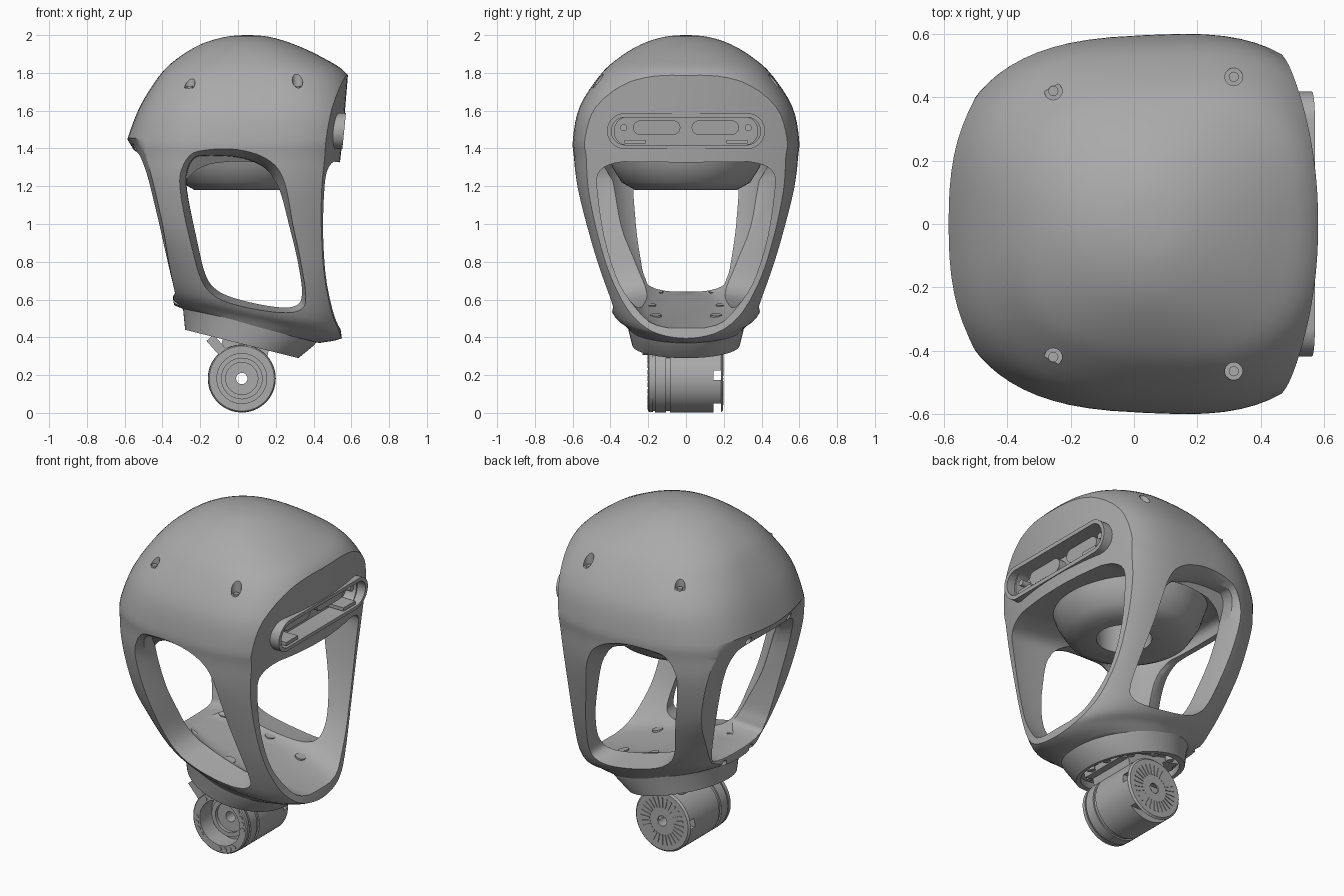
import bpy, bmesh, math
from mathutils import Vector

if "Cube" in bpy.data.objects:
    bpy.data.objects.remove(bpy.data.objects["Cube"])

grey = bpy.data.materials.new("plain grey")
grey.use_nodes = True
grey.diffuse_color = (0.4, 0.4, 0.4, 1)
grey.node_tree.nodes["Principled BSDF"].inputs["Base Color"].default_value = grey.diffuse_color


def loft(name, rings):
    """Closed solid skinned through equal-length rings of points."""
    bm = bmesh.new()
    vs = [[bm.verts.new(p) for p in r] for r in rings]
    n = len(vs[0])
    for a, b in zip(vs, vs[1:]):
        for i in range(n):
            j = (i + 1) % n
            bm.faces.new((a[i], a[j], b[j], b[i]))
    bm.faces.new(vs[0])
    bm.faces.new(vs[-1])
    bmesh.ops.recalc_face_normals(bm, faces=bm.faces)
    me = bpy.data.meshes.new(name)
    bm.to_mesh(me)
    bm.free()
    me.materials.append(grey)
    ob = bpy.data.objects.new(name, me)
    bpy.context.collection.objects.link(ob)
    return ob


def activate(ob):
    bpy.ops.object.select_all(action='DESELECT')
    ob.select_set(True)
    bpy.context.view_layer.objects.active = ob


def cut(target, *cutters):
    for c in cutters:
        activate(target)
        m = target.modifiers.new("cut", 'BOOLEAN')
        m.operation, m.object, m.solver = 'DIFFERENCE', c, 'EXACT'
        bpy.ops.object.modifier_apply(modifier=m.name)
        bpy.data.objects.remove(c)


def smooth(ob, angle=32):
    activate(ob)
    bpy.ops.object.shade_smooth_by_angle(angle=math.radians(angle))
    return ob


def spline(pts, steps, closed=False):
    """Catmull-Rom through points of any dimension."""
    n, out = len(pts), []
    get = (lambda i: pts[i % n]) if closed else (lambda i: pts[max(0, min(n - 1, i))])
    for i in range(n if closed else n - 1):
        for s in range(steps):
            t = s / steps
            out.append([b + t / 2 * (c - a + t * (2 * a - 5 * b + 4 * c - d + t * (3 * (b - c) + d - a)))
                        for a, b, c, d in zip(get(i - 1), get(i), get(i + 1), get(i + 2))])
    return out if closed else out + [list(pts[-1])]


def hull_ring(xb, zb, xf, zf, w, n, seg=72):
    """Superellipse on the tilted plane from a back point to a front point."""
    ring = []
    for i in range(seg):
        a = 2 * math.pi * i / seg
        u, v = (math.copysign(abs(f) ** (2 / n), f) for f in (math.cos(a), math.sin(a)))
        t = (u + 1) / 2
        ring.append((xb + (xf - xb) * t, w * v * (1 + 0.05 * u), zb + (zf - zb) * t))
    return ring


def hull(name, rows, steps=4):
    return loft(name, [hull_ring(*r) for r in spline(rows, steps)])


def curved_wall(name, rows, far):
    """Cutter with a wall bowed in y: rows are z, x at the middle, bow."""
    ys = [-0.8 + 0.05 * i for i in range(33)]
    return loft(name, [[(x + k * y * y, y, z) for y in ys] + [(far, 0.8, z), (far, -0.8, z)] for z, x, k in rows])


def lathe(name, centre, axis, profile, seg=48):
    """Round solid: profile lists (distance along axis, radius)."""
    q = Vector(axis).to_track_quat('Z', 'Y')
    return loft(name, [[Vector(centre) + q @ Vector((r * math.cos(k * math.tau / seg), r * math.sin(k * math.tau / seg), d))
                        for k in range(seg)] for d, r in profile])


def box(name, c, size, tilt=0):
    x, y, z = (s / 2 for s in size)
    ob = loft(name, [[(-x, -y, h), (x, -y, h), (x, y, h), (-x, y, h)] for h in (-z, z)])
    ob.location = c
    ob.rotation_euler.y = tilt
    return ob


def stadium(name, half, r, z, x0, x1, y=0, lean=0.1):
    """Long rounded plate facing +x, leaning with the brow."""
    pts = []
    for k in range(40):
        a = math.tau * (k + 0.5) / 40
        pts.append((y + math.copysign(half - r, math.cos(a)) + r * math.cos(a), r * math.sin(a)))
    return loft(name, [[(x + lean * v, u, z + v) for u, v in pts] for x in (x0, x1)])


# Head shell: rows are back x, back z, front x, front z, half width, squareness
head = hull("head_shell", [
    (0.03, 2.0, 0.07, 2.0, 0.02, 2), (-0.07, 1.99, 0.17, 1.99, 0.12, 2),
    (-0.2, 1.95, 0.3, 1.95, 0.24, 2.1), (-0.33, 1.87, 0.45, 1.88, 0.36, 2.4),
    (-0.42, 1.78, 0.58, 1.79, 0.455, 2.65), (-0.52, 1.62, 0.65, 1.62, 0.56, 2.85),
    (-0.585, 1.45, 0.67, 1.45, 0.595, 2.85), (-0.6, 1.36, 0.665, 1.35, 0.59, 2.8),
    (-0.605, 1.22, 0.65, 1.17, 0.575, 2.8), (-0.58, 1.0, 0.64, 0.92, 0.52, 2.8),
    (-0.5, 0.82, 0.63, 0.7, 0.465, 2.6), (-0.42, 0.66, 0.59, 0.46, 0.395, 2.3),
    (-0.37, 0.59, 0.55, 0.395, 0.335, 2), (-0.29, 0.55, 0.43, 0.37, 0.305, 2)])

# Curved face plane and flatter rear plane
face_rows = spline([(0.3, 0.56, -0.3), (0.43, 0.545, -0.3), (0.55, 0.52, -0.3), (0.75, 0.505, -0.3),
                    (1.0, 0.51, -0.3), (1.2, 0.525, -0.3), (1.4, 0.548, -0.3), (1.79, 0.582, -0.3),
                    (2.1, 0.6, -0.3)], 3)
rear_rows = [(0.4, -0.33, 0.1), (0.57, -0.338, 0.1), (0.61, -0.345, 0.1), (0.635, -0.338, 0.1), (0.75, -0.37, 0.13),
             (1.0, -0.433, 0.18), (1.25, -0.497, 0.2), (1.38, -0.545, 0.3), (1.45, -0.587, 0.5), (1.56, -0.68, 0.6)]
cut(head, curved_wall("face_cutter", face_rows, 1.3), curved_wall("rear_cutter", rear_rows, -1.3))

# Inner cavity with a funnel hanging from its ceiling
cavity = hull("cavity_cutter", [
    (-0.27, 0.65, 0.72, 0.405, 0.12, 2), (-0.3, 0.665, 0.74, 0.435, 0.23, 2.1),
    (-0.318, 0.74, 0.78, 0.55, 0.32, 2.3), (-0.335, 0.85, 0.8, 0.68, 0.38, 2.6),
    (-0.38, 1.0, 0.8, 0.9, 0.435, 2.9), (-0.43, 1.2, 0.8, 1.13, 0.47, 3),
    (-0.47, 1.35, 0.8, 1.23, 0.475, 3), (-0.46, 1.41, 0.8, 1.28, 0.42, 3), (-0.42, 1.425, 0.8, 1.3, 0.34, 3)], 3)
cut(cavity, lathe("funnel", (0.04, 0, 0), (0, 0, 1), [(1.18, 0.27), (1.22, 0.34), (1.3, 0.39), (1.45, 0.44)], 64))
cut(head, cavity, lathe("funnel_hole", (0.07, 0, 0), (0, 0, 1), [(1.1, 0.15), (1.4, 0.15)]))


def window(outline, base, place, depth):
    """Opening whose edges taper inward, following the wall."""
    pts = spline(outline, 5, True)
    cu, cz = (sum(p[i] for p in pts) / len(pts) for i in (0, 1))
    rings = []
    for d, s in ((0.2, 1.13), (0, 1), (-0.15, 0.87), (depth, 0.86)):
        rings.append([place(cu + (u - cu) * s, base(z) + d * (1.75 - z), cz + (z - cz) * (0.35 + 0.65 * s))
                      for u, z in pts])
    return loft("window_cutter", rings)


side = [(-0.2, 1.4), (0, 1.39), (0.15, 1.335), (0.23, 1.23), (0.28, 1.0), (0.325, 0.8), (0.355, 0.62),
        (0.33, 0.55), (0.22, 0.535), (0, 0.57), (-0.13, 0.62), (-0.2, 0.71), (-0.25, 0.9), (-0.315, 1.2),
        (-0.31, 1.32), (-0.27, 1.385)]
half = [(0.18, 0.63), (0.25, 0.69), (0.28, 0.82), (0.31, 1.05), (0.32, 1.22), (0.29, 1.33), (0.19, 1.375)]
rear = half + [(-u, z) for u, z in reversed(half)]
for s in (-1, 1):
    cut(head, window(side, lambda z: 0.38 + 0.26 * (z - 0.6), lambda u, d, z: (u, s * d, z), -0.33))
cut(head, window(rear, lambda z: 0.335 + 0.25 * (z - 0.62), lambda u, d, z: (-d, u, z), -0.28))

# Screw holes in the crown, with sunk screws
for x, y, z in ((-0.255, 0.42, 1.72), (0.315, 0.465, 1.72)):
    for s in (-1, 1):
        cut(head, lathe("hole", (x, s * y, z), (0, 0, 1), [(0, 0.028), (0.3, 0.028)], 24))
        lathe("crown_screw", (x, s * y, z - 0.01), (0, 0, 1), [(0, 0.016), (0.02, 0.016)], 16)
# Screw holes around the rear window
for x, y, z in ((-0.6, 0.19, 1.415), (-0.37, 0.125, 0.6)):
    for s in (-1, 1):
        cut(head, lathe("hole", (x, s * y, z), (1, 0, -0.2), [(0, 0.02), (0.09, 0.02)], 16))
# Screws in the floor
for x, y in ((-0.2, 0.15), (0.08, 0.19), (0.3, 0.16)):
    for s in (-1, 1):
        smooth(lathe("floor_screw", (x, s * y, 0.588 - 0.245 * x), (0.24, 0, 1), [(-0.03, 0.03), (0.006, 0.03)], 24))

# Sensor housing on the brow
cut(head, stadium("sensor_pocket", 0.38, 0.075, 1.492, 0.43, 0.7))
housing = stadium("sensor_housing", 0.418, 0.095, 1.492, 0.42, 0.562)
cut(housing, stadium("sensor_inside", 0.395, 0.073, 1.492, 0.45, 0.7))
smooth(housing)
smooth(head)
for s in (-1, 1):
    smooth(stadium("sensor_lens", 0.125, 0.038, 1.51, 0.44, 0.5, s * 0.155))
    smooth(lathe("sensor_post", (0.44, s * 0.33, 1.51), (1, 0, 0), [(0, 0.018), (0.08, 0.018)], 20))
    box("sensor_foot", (0.495, s * 0.27, 1.435), (0.1, 0.11, 0.02))

# Neck collar, hollow underneath
collar = hull("neck_collar", [(-0.3, 0.57, 0.42, 0.385, 0.31, 2.1), (-0.29, 0.54, 0.405, 0.36, 0.305, 2.1),
                              (-0.28, 0.44, 0.32, 0.29, 0.285, 2)], 1)
cut(collar, hull("collar_recess", [(-0.25, 0.4, 0.29, 0.265, 0.255, 2), (-0.25, 0.475, 0.31, 0.335, 0.255, 2)], 1))
smooth(collar)
for k in range(10):
    a = math.tau * (k + 0.5) / 10
    x, y = 0.03 + 0.23 * math.cos(a), 0.21 * math.sin(a)
    lathe("collar_screw", (x, y, 0.4 - 0.25 * x), (0.25, 0, 1), [(-0.015, 0.022), (0.02, 0.022)], 16)

# Neck bracket
box("neck_plate", (0.02, 0, 0.395), (0.42, 0.3, 0.035), 0.25)
box("neck_block", (0.04, 0, 0.355), (0.25, 0.3, 0.07), 0.25)
box("cable_clip", (-0.115, -0.215, 0.36), (0.1, 0.03, 0.05), 0.85)

# Neck motor lying along y
mid = (0.02, 0, 0.182)
motor = lathe("neck_motor", mid, (0, 1, 0), [
    (-0.2, 0.172), (-0.195, 0.178), (-0.175, 0.178), (-0.175, 0.172), (-0.165, 0.172), (-0.165, 0.18),
    (-0.105, 0.18), (-0.105, 0.172), (-0.085, 0.172), (-0.085, 0.18), (0.185, 0.18), (0.195, 0.17)], 64)
cut(motor, lathe("motor_pocket", mid, (0, 1, 0), [(-0.3, 0.132), (-0.09, 0.132)]),
    lathe("motor_bore", mid, (0, 1, 0), [(-0.3, 0.03), (0.3, 0.03)], 24))
for z in (0.025, 0.2):
    cut(motor, box("motor_notch", (0.02, 0.165, z), (0.5, 0.04, 0.05)))
smooth(motor)
rim = lathe("motor_inner_ring", mid, (0, 1, 0), [(-0.12, 0.11), (-0.08, 0.11)])
cut(rim, lathe("ring_hole", mid, (0, 1, 0), [(-0.2, 0.085), (-0.1, 0.085)]),
    lathe("ring_bore", mid, (0, 1, 0), [(-0.3, 0.03), (0.3, 0.03)], 24))
smooth(rim)
for k in range(28):
    a = math.tau * k / 28
    c, s = math.cos(a), math.sin(a)
    box("vent_rib", (mid[0] + 0.11 * c, 0.196, mid[2] + 0.11 * s), (0.06, 0.006, 0.008), -a)
    if k % 7 < 4:
        lathe("motor_bolt", (mid[0] + 0.153 * c, -0.204, mid[2] + 0.153 * s), (0, 1, 0), [(0, 0.012), (0.02, 0.012)], 12)
